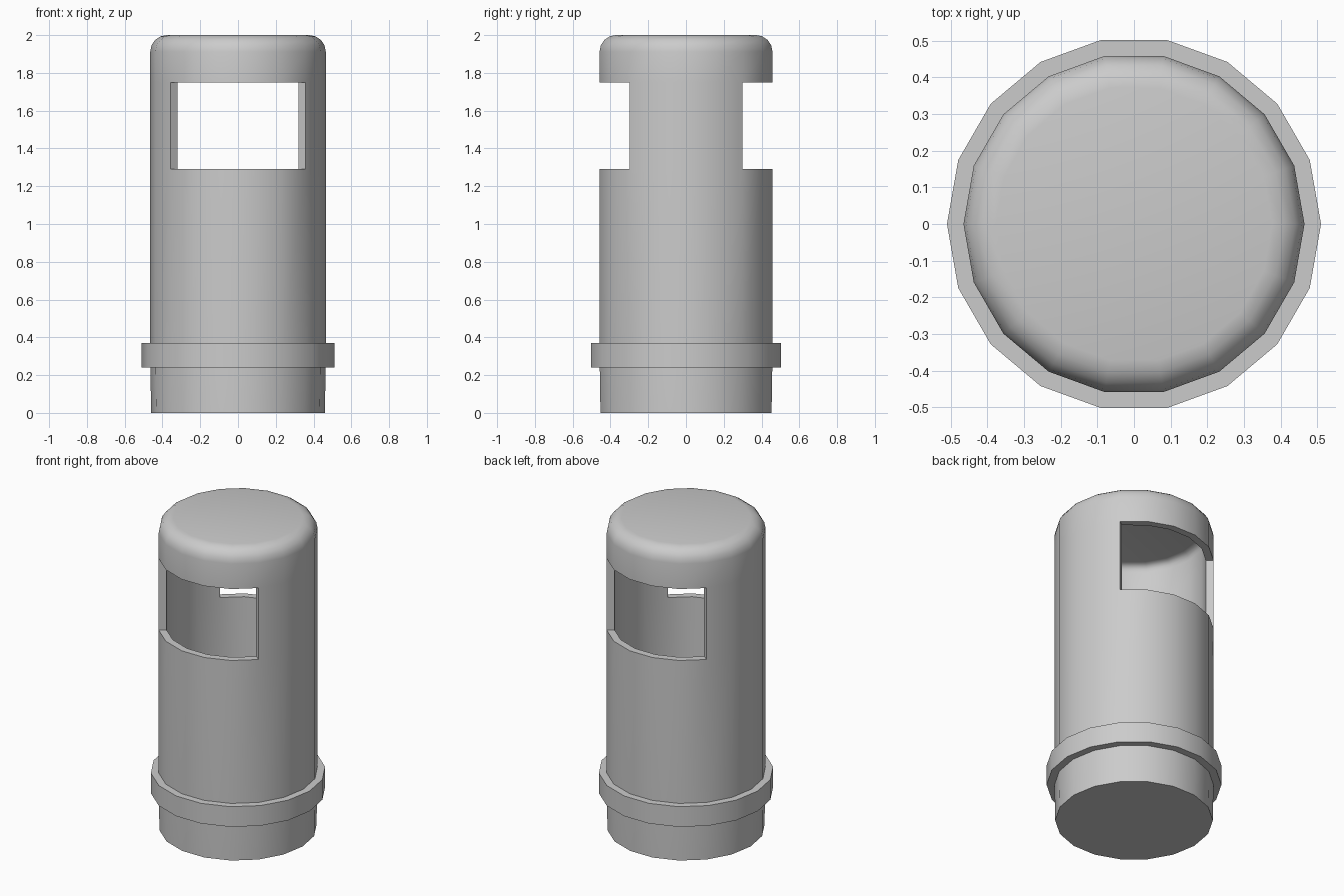
import bpy, bmesh
from math import cos, sin, pi, radians

if "Cube" in bpy.data.objects:
    bpy.data.objects.remove(bpy.data.objects["Cube"])

SIDES = 18


def lathe(name, profile, closed=False, skip=None):
    """Spin (radius, z) points around z; cap the ends, or close the section into a band."""
    bm = bmesh.new()
    rings = [[bm.verts.new((r * cos(2 * pi * i / SIDES), r * sin(2 * pi * i / SIDES), z))
              for i in range(SIDES)] for r, z in profile]
    for k in range(len(rings) if closed else len(rings) - 1):
        a, b = rings[k], rings[(k + 1) % len(rings)]
        for i in range(SIDES):
            if skip and skip(k, 2 * pi * (i + 0.5) / SIDES):
                continue
            j = (i + 1) % SIDES
            bm.faces.new((a[i], a[j], b[j], b[i]))
    if not closed:
        bm.faces.new(rings[0][::-1])
        bm.faces.new(rings[-1])
    mesh = bpy.data.meshes.new(name)
    bm.to_mesh(mesh)
    bm.free()
    obj = bpy.data.objects.new(name, mesh)
    bpy.context.collection.objects.link(obj)
    bpy.ops.object.select_all(action='DESELECT')
    obj.select_set(True)
    bpy.context.view_layer.objects.active = obj
    return obj


# Hollow bin body: rounded top, openings in the front and back
R, B = 0.465, 0.088
dome = [(R - B + B * cos(radians(a)), 2 - B + B * sin(radians(a))) for a in (0, 22.5, 45, 67.5, 90)]
body = lathe("bin_body", [(0.46, 0), (R, 0.3), (R, 1.29), (R, 1.75)] + dome,
             skip=lambda k, a: k == 2 and abs(sin(a)) > sin(radians(40)))
shell = body.modifiers.new("wall", 'SOLIDIFY')
shell.thickness = 0.045
shell.offset = -1
shell.use_even_offset = True
bpy.ops.object.modifier_apply(modifier="wall")
bpy.ops.object.shade_smooth_by_angle(angle=radians(35))

# Raised band near the base
lathe("base_band", [(0.45, 0.24), (0.51, 0.24), (0.51, 0.37), (0.45, 0.37)], closed=True)
bpy.ops.object.shade_smooth_by_angle(angle=radians(35))
